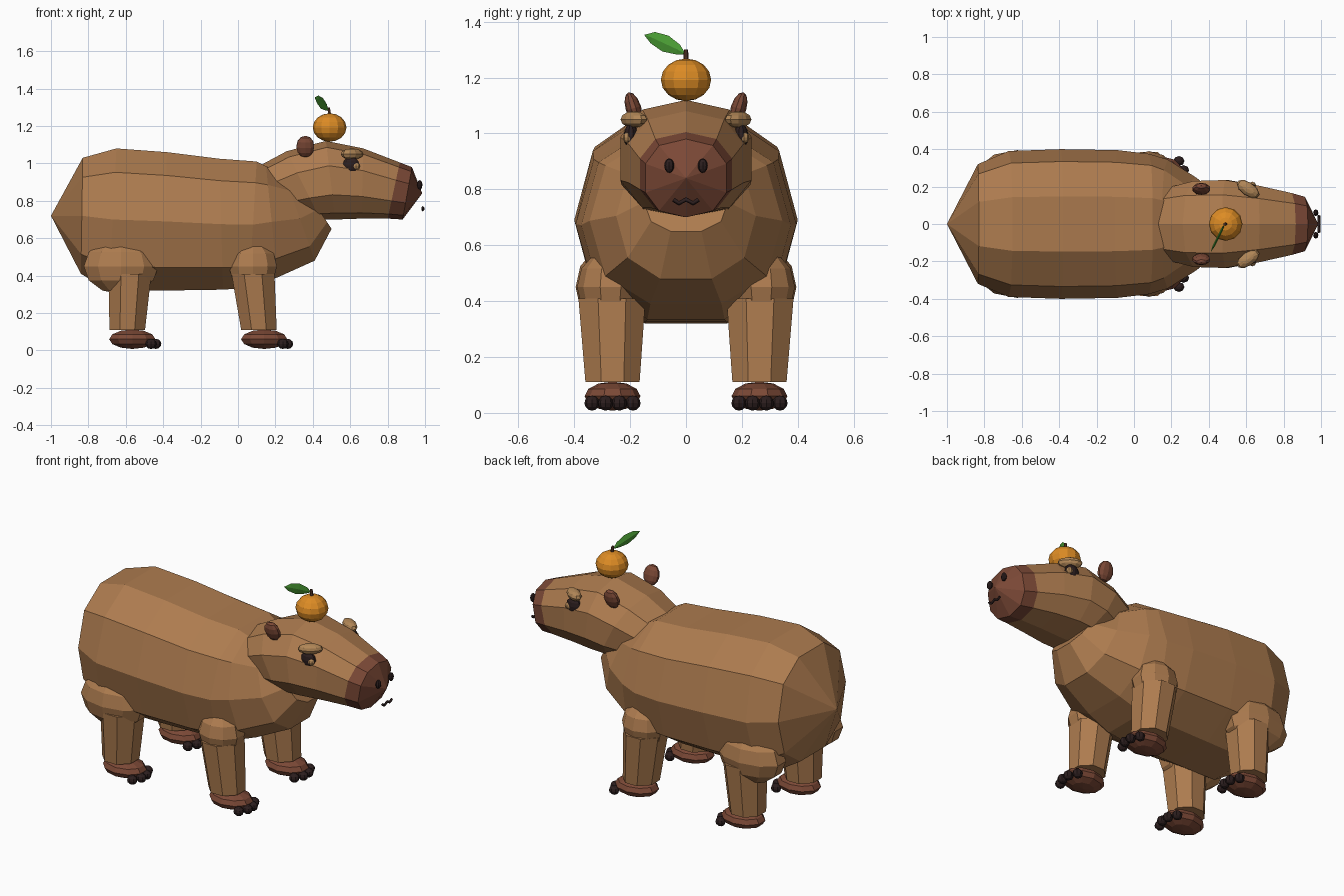
import bpy, bmesh, math
from mathutils import Vector, Matrix

if "Cube" in bpy.data.objects:
    bpy.data.objects.remove(bpy.data.objects["Cube"])


def mat(name, rgb):
    m = bpy.data.materials.new(name)
    m.diffuse_color = (*rgb, 1)
    m.use_nodes = True
    m.node_tree.nodes["Principled BSDF"].inputs["Base Color"].default_value = m.diffuse_color
    return m


FUR = mat("fur tan", (0.42, 0.20, 0.078))
BROW = mat("brow tan", (0.44, 0.24, 0.095))
SKIN = mat("skin brown", (0.20, 0.066, 0.037))
DARK = mat("dark claw", (0.025, 0.013, 0.013))
ORANGE = mat("orange peel", (0.72, 0.26, 0.018))
GREEN = mat("leaf green", (0.07, 0.34, 0.035))
STEM = mat("stem brown", (0.10, 0.04, 0.02))


def finish(bm, name, *mats):
    bmesh.ops.recalc_face_normals(bm, faces=bm.faces)
    me = bpy.data.meshes.new(name)
    bm.to_mesh(me)
    bm.free()
    for m in mats:
        me.materials.append(m)
    ob = bpy.data.objects.new(name, me)
    bpy.context.collection.objects.link(ob)
    return ob


def loft(name, rings, mats, start=None, end=None, mat_from=None):
    """Skin a list of point rings; ends close to a tip point or a flat cap."""
    bm = bmesh.new()
    loops = [[bm.verts.new(p) for p in r] for r in rings]
    n = len(loops[0])
    for i, (a, b) in enumerate(zip(loops, loops[1:])):
        for k in range(n):
            f = bm.faces.new((a[k], a[(k + 1) % n], b[(k + 1) % n], b[k]))
            f.material_index = int(mat_from is not None and i >= mat_from)
    for loop, tip, last in ((loops[0], start, False), (loops[-1], end, True)):
        if tip is None:
            faces = [bm.faces.new(loop)]
        else:
            t = bm.verts.new(tip)
            faces = [bm.faces.new((loop[k], loop[(k + 1) % n], t)) for k in range(n)]
        for f in faces:
            f.material_index = int(last and mat_from is not None)
    return finish(bm, name, *mats)


def spow(v, e):
    return math.copysign(abs(v) ** e, v)


def ring(top, bottom, hw, first, e=0.85, n=10):
    """Leaning cross-section between a top and a bottom (x, z) point."""
    ang = [math.radians(first) + 2 * math.pi * k / n for k in range(n)]
    cs = [(spow(math.cos(a), e), spow(math.sin(a), e)) for a in ang]
    mc, ms = max(c for c, s in cs), max(s for c, s in cs)
    pts = []
    for c, s in cs:
        t = (s / ms + 1) / 2
        pts.append((bottom[0] + (top[0] - bottom[0]) * t, hw * c / mc,
                    bottom[1] + (top[1] - bottom[1]) * t))
    return pts


def ball(name, loc, rad, m, seg=10, rings=6, rot=(0, 0, 0)):
    bm = bmesh.new()
    bmesh.ops.create_uvsphere(bm, u_segments=seg, v_segments=rings, radius=1)
    ob = finish(bm, name, m)
    ob.location, ob.scale, ob.rotation_euler = loc, rad, rot
    return ob


# Barrel body with pointed rump and tucked chest
body = [((-.83, 1.03), (-.84, .41), .32), ((-.65, 1.08), (-.69, .32), .39),
        ((-.38, 1.06), (-.40, .32), .40), ((-.10, 1.025), (-.08, .325), .395),
        ((.10, 1.01), (.06, .335), .375), ((.15, .985), (.21, .39), .345),
        ((.25, .93), (.41, .48), .25), ((.36, .86), (.50, .65), .15)]
loft("body", [ring(t, b, w, 0) for t, b, w in body], [FUR], start=(-1, 0, .72))

# Head with a dark muzzle
head = [((.12, .99), (.38, .71), .20), ((.26, 1.065), (.44, .70), .23),
        ((.47, 1.12), (.52, .70), .235), ((.67, 1.08), (.66, .705), .205),
        ((.865, 1.005), (.80, .705), .165), ((.93, .98), (.88, .70), .145)]
loft("head", [ring(t, b, w, 90) for t, b, w in head], [FUR, SKIN],
     end=(.985, 0, .84), mat_from=4)


def oval(x, y, z, rx, ry, n=8):
    return [(x + rx * math.cos(2 * math.pi * (k + .5) / n) / .924,
             y + ry * math.sin(2 * math.pi * (k + .5) / n) / .924, z) for k in range(n)]


for s, side in ((-1, "right"), (1, "left")):
    # Legs: thigh, shin, foot and toes
    for end, top_x, low_x, foot_x, thigh_x, thigh_r in (
            ("front", .08, .112, .14, .08, (.135, .12, .135)),
            ("rear", -.578, -.592, -.565, -.625, (.21, .125, .15))):
        tag = f"{side}_{end}"
        ball(tag + "_thigh", (thigh_x, s * .27, .45), thigh_r, FUR, 10, 6)
        loft(tag + "_leg", [oval(low_x, s * .263, .11, .095, .097),
                            oval(top_x, s * .265, .41, .115, .12)], [FUR])
        ball(tag + "_foot", (foot_x, s * .263, .06), (.13, .10, .052), SKIN, 10, 6)
        for k in range(4):
            dx = .10 if k in (0, 3) else .125
            ball(f"{tag}_toe_{k}", (foot_x + dx, s * .263 + (k - 1.5) * .049, .035),
                 (.03, .027, .027), DARK, 8, 6)
    # Face
    ball(side + "_ear", (.36, s * .188, 1.09), (.05, .028, .06), SKIN, 10, 6,
         (-s * .3, 0, 0))
    ball(side + "_eye", (.605, s * .197, .99), (.047, .026, .046), DARK, 10, 6)
    ball(side + "_lower_lid", (.632, s * .208, .985), (.02, .018, .02), BROW, 8, 6)
    ball(side + "_brow", (.61, s * .187, 1.05), (.07, .036, .03), BROW, 10, 6,
         (0, 0, -s * .6))
    ball(side + "_nostril", (.972, s * .06, .885), (.014, .018, .026), DARK, 8, 6)

# Mouth line
cu = bpy.data.curves.new("mouth", "CURVE")
cu.dimensions, cu.bevel_depth, cu.bevel_resolution = "3D", .008, 0
sp = cu.splines.new("POLY")
path = [(-.045, .763), (-.025, .75), (0, .764), (.025, .75), (.045, .763)]
sp.points.add(len(path) - 1)
for p, (y, z) in zip(sp.points, path):
    p.co = (.988, y, z, 1)
cu.use_fill_caps = True
cu.materials.append(DARK)
bpy.context.collection.objects.link(bpy.data.objects.new("mouth", cu))

# Orange fruit, stem and leaf
ball("fruit", (.49, 0, 1.192), (.09, .09, .076), ORANGE, 12, 8)
loft("stem", [oval(.49, 0, 1.255, .009, .009, 6), oval(.485, 0, 1.30, .007, .007, 6)], [STEM])

base, tip = Vector((.485, 0, 1.283)), Vector((.41, -.15, 1.353))
axis = tip - base
flat = Vector((axis.y, -axis.x, 0)).normalized()
up = flat.cross(axis).normalized()
up = up if up.z > 0 else -up
sections = [base + axis * t + up * .004 for t in (.2, .5, .8)]
loft("leaf", [[c + up * w, c + flat * .006, c - up * w, c - flat * .006]
              for c, w in zip(sections, (.019, .031, .022))],
     [GREEN], start=base, end=tip)
